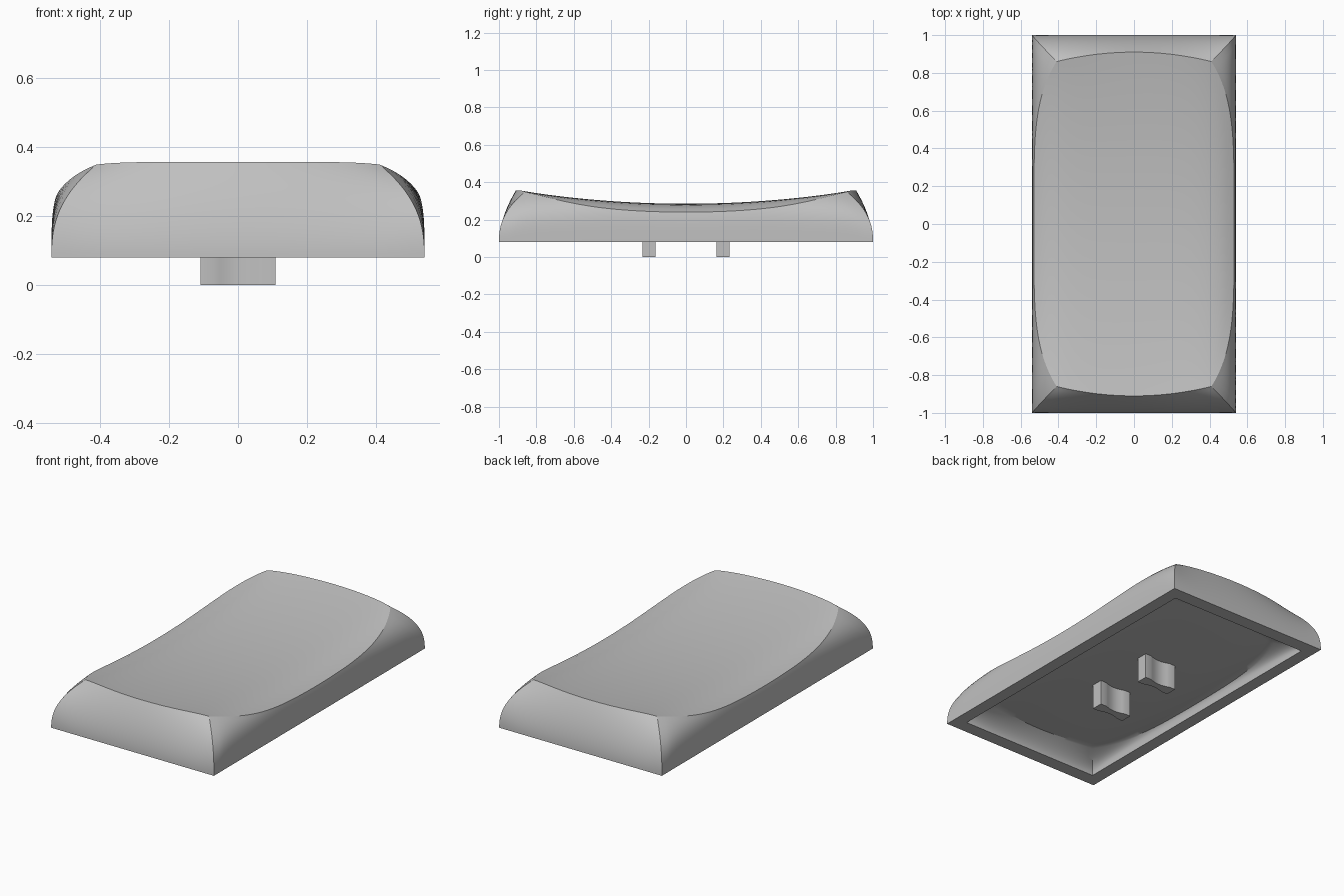
import bpy, bmesh, math

cube = bpy.data.objects.get("Cube")
if cube:
    bpy.data.objects.remove(cube, do_unlink=True)

GREY = (0.53, 0.53, 0.53, 1)
mat = bpy.data.materials.new("plain grey")
mat.use_nodes = True
mat.diffuse_color = GREY
mat.node_tree.nodes["Principled BSDF"].inputs["Base Color"].default_value = GREY

BASE_Z, HALF_X, HALF_Y = 0.08, 0.54, 1.0
NX, NY, LEVELS = 28, 48, 18


def finish(bm, name):
    bmesh.ops.recalc_face_normals(bm, faces=bm.faces)
    mesh = bpy.data.meshes.new(name)
    bm.to_mesh(mesh)
    bm.free()
    obj = bpy.data.objects.new(name, mesh)
    bpy.context.collection.objects.link(obj)
    mesh.materials.append(mat)
    bpy.ops.object.select_all(action="DESELECT")
    obj.select_set(True)
    bpy.context.view_layer.objects.active = obj
    bpy.ops.object.shade_smooth_by_angle(angle=math.radians(30))
    return obj


def top_point(u, v):
    """Saddle top: dished along its length, rolled off at the sides."""
    x = u * (0.53 - 0.12 * abs(v) ** 4.5)
    y = v * (0.91 - 0.05 * u * u)
    z = 0.285 + 0.071 * v * v - 0.045 * (abs(x) / 0.53) ** 7
    return x, y, z


def wall_point(u, v, s):
    """Bulging wall: s runs from 0 at the square base to 1 at the top's edge."""
    x, y, z = top_point(u, v)
    bx, by = u * HALF_X, v * HALF_Y
    ex = s ** (4 - 1.5 * abs(v) ** 10)
    ey = s ** (1.8 + 0.6 * abs(u) ** 6)
    return bx + (x - bx) * ex, by + (y - by) * ey, BASE_Z + (z - BASE_Z) * s


def bridge(bm, upper, lower):
    for i in range(len(upper)):
        j = (i + 1) % len(upper)
        bm.faces.new((upper[i], upper[j], lower[j], lower[i]))


us = [2 * i / NX - 1 for i in range(NX + 1)]
vs = [2 * j / NY - 1 for j in range(NY + 1)]
loop = ([(i, 0) for i in range(NX)] + [(NX, j) for j in range(NY)]
        + [(i, NY) for i in range(NX, 0, -1)] + [(0, j) for j in range(NY, 0, -1)])


def dome(bm, sx, sy, sz):
    """Add the top and walls, scaled about the base; return the base ring."""
    def vert(p):
        return bm.verts.new((p[0] * sx, p[1] * sy, BASE_Z + (p[2] - BASE_Z) * sz))

    grid = [[vert(top_point(u, v)) for v in vs] for u in us]
    for i in range(NX):
        for j in range(NY):
            bm.faces.new((grid[i][j], grid[i + 1][j],
                          grid[i + 1][j + 1], grid[i][j + 1]))
    ring = [grid[i][j] for i, j in loop]
    for k in range(LEVELS - 1, -1, -1):
        lower = [vert(wall_point(us[i], vs[j], k / LEVELS)) for i, j in loop]
        bridge(bm, ring, lower)
        ring = lower
    return ring


# Outer shell and shallow cavity, joined by a flat lip
bm = bmesh.new()
outer = dome(bm, 1, 1, 1)
inner = dome(bm, 0.86, 0.918, 0.35)
bridge(bm, outer, inner)
finish(bm, "cap_shell")


# Two mounting posts with scooped sides
def post(name, y):
    xs = [-0.108, -0.07] + [0.07 * (k / 4 - 1) for k in range(1, 8)] + [0.07, 0.108]

    def half(x):
        return 0.035 - 0.015 * max(0, math.cos(math.pi / 2 * min(1, abs(x) / 0.07)))

    outline = [(x, y - half(x)) for x in xs] + [(x, y + half(x)) for x in reversed(xs)]
    bm = bmesh.new()
    rings = [[bm.verts.new((px, py, z)) for px, py in outline] for z in (0, 0.16)]
    bridge(bm, *rings)
    for r in rings:
        bm.faces.new(r)
    finish(bm, name)


for name, y in (("front_post", -0.197), ("back_post", 0.197)):
    post(name, y)
